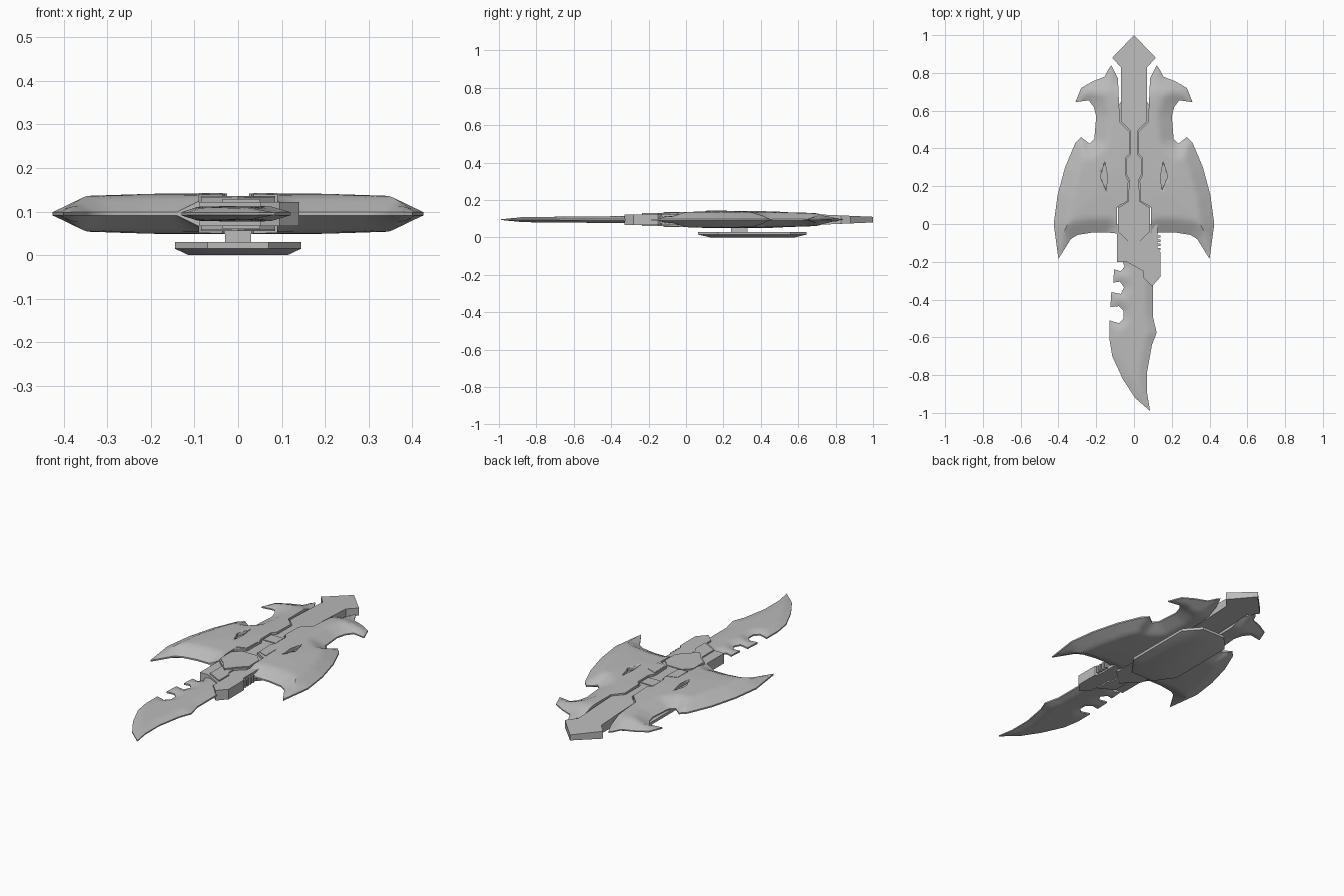
import bpy, bmesh, math
from mathutils import Vector
from mathutils.geometry import delaunay_2d_cdt, intersect_point_line

if "Cube" in bpy.data.objects:
    bpy.data.objects.remove(bpy.data.objects["Cube"])

MID = 0.095  # height of the central plane

grey = bpy.data.materials.new("steel_grey")
grey.diffuse_color = (0.5, 0.5, 0.5, 1)
grey.use_nodes = True
grey.node_tree.nodes["Principled BSDF"].inputs["Base Color"].default_value = grey.diffuse_color


def make_object(name, verts, faces, angle=30):
    me = bpy.data.meshes.new(name)
    me.from_pydata(verts, [], faces)
    bm = bmesh.new()
    bm.from_mesh(me)
    bmesh.ops.recalc_face_normals(bm, faces=bm.faces)
    bm.to_mesh(me)
    bm.free()
    me.materials.append(grey)
    ob = bpy.data.objects.new(name, me)
    bpy.context.collection.objects.link(ob)
    bpy.ops.object.select_all(action='DESELECT')
    ob.select_set(True)
    bpy.context.view_layer.objects.active = ob
    bpy.ops.object.shade_smooth_by_angle(angle=math.radians(angle))
    return ob


def slab(name, outline, z0, z1, bottom_scale=1.0, centre_y=0.0):
    """Straight prism, optionally narrower at the bottom."""
    n = len(outline)
    low = [(x * bottom_scale, centre_y + (y - centre_y) * bottom_scale, z0) for x, y in outline]
    high = [(x, y, z1) for x, y in outline]
    sides = [(i, (i + 1) % n, n + (i + 1) % n, n + i) for i in range(n)]
    return make_object(name, low + high, [tuple(range(n)), tuple(range(n, 2 * n))] + sides, 20)


def seg_dist(p, a, b):
    q, t = intersect_point_line(p, a, b)
    t = min(1, max(0, t))
    return (p - (a + (b - a) * t)).length


def inside(p, poly):
    hit = False
    for a, b in zip(poly, poly[1:] + poly[:1]):
        if (a.y > p.y) != (b.y > p.y) and p.x < a.x + (p.y - a.y) / (b.y - a.y) * (b.x - a.x):
            hit = not hit
    return hit


def lens(name, sharp, blunt, half_height, step, angle=30):
    """Closed body whose half thickness depends on the distance to its sharp edge."""
    sharp = [Vector(p) for p in sharp]
    poly = sharp + [Vector(p) for p in blunt]
    ring = []
    for a, b in zip(poly, poly[1:] + poly[:1]):
        k = max(1, round((b - a).length / step))
        ring += [a.lerp(b, i / k) for i in range(k)]
    pts = list(ring)
    xs, ys = [p.x for p in poly], [p.y for p in poly]
    for i in range(int((max(xs) - min(xs)) / step) + 1):
        for j in range(int((max(ys) - min(ys)) / step) + 1):
            p = Vector((min(xs) + (i + 0.5 * (j % 2)) * step, min(ys) + j * step))
            if inside(p, poly) and min(seg_dist(p, a, b) for a, b in zip(poly, poly[1:] + poly[:1])) > step * 0.5:
                pts.append(p)
    m = len(ring)
    res = delaunay_2d_cdt(pts, [(i, (i + 1) % m) for i in range(m)], [], 1, 1e-5)
    flat, tris = res[0], res[2]
    n = len(flat)
    hs = [half_height(p, min(seg_dist(p, a, b) for a, b in zip(sharp, sharp[1:]))) for p in flat]
    verts = [(p.x, p.y, MID + h) for p, h in zip(flat, hs)] + [(p.x, p.y, MID - h) for p, h in zip(flat, hs)]
    directed = {(f[i], f[(i + 1) % len(f)]) for f in tris for i in range(len(f))}
    walls = [(b, a, a + n, b + n) for a, b in directed if (b, a) not in directed]
    return make_object(name, verts, [tuple(f) for f in tris] + [tuple(i + n for i in reversed(f)) for f in tris] + walls, angle)


# Swept wings: knife-sharp outer rim, thick inner wall
wing_rim = [(0.085, 0.77), (0.12, 0.84), (0.135, 0.82), (0.155, 0.78), (0.22, 0.755), (0.28, 0.72), (0.31, 0.645),
            (0.24, 0.655), (0.213, 0.62), (0.20, 0.57), (0.21, 0.45), (0.235, 0.425), (0.28, 0.46),
            (0.31, 0.43), (0.365, 0.30), (0.405, 0.15), (0.425, 0.0), (0.40, -0.185), (0.335, -0.08),
            (0.30, -0.058), (0.22, -0.045), (0.14, -0.045)]
wing_inner = [(0.09, -0.05), (0.09, 0.09), (0.035, 0.12), (0.03, 0.23), (0.045, 0.26), (0.045, 0.35),
              (0.025, 0.37), (0.025, 0.49), (0.075, 0.54)]


def wing_height(p, d):
    h = 0.004 + 0.034 * min(1, d / 0.075) + 0.008 * min(1, d / 0.2)
    return h * (1 - 0.6 * max(0, p.y - 0.4))


wing = lens("wings", wing_rim, wing_inner, wing_height, 0.022, 35)

# Leaf-shaped slot sunk into each wing
slot = slab("slot_cutter", [(0.155, 0.33), (0.178, 0.25), (0.148, 0.18), (0.14, 0.25)], 0.122, 0.2)
slot.hide_render = True
slot.hide_set(True)
cut = wing.modifiers.new("slot", 'BOOLEAN')
cut.operation, cut.object = 'DIFFERENCE', slot
mirror = wing.modifiers.new("mirror", 'MIRROR')


def both_sides(half):
    """Mirror a right-hand outline that runs from top to bottom."""
    return half + [(-x, y) for x, y in reversed(half) if x > 0]


# Central spine with arrow-shaped rear end
spine_half = [(0, 1.0), (0.115, 0.88), (0.07, 0.83), (0.07, 0.545), (0.02, 0.495), (0.02, 0.365),
              (0.041, 0.345), (0.041, 0.265), (0.026, 0.235), (0.03, 0.12), (0.085, 0.085), (0.085, -0.04), (0, -0.12)]
spine = both_sides(spine_half)
lens("spine", spine + spine[:1], [], lambda p, d: 0.015 + 0.022 * min(1, max(0, (1 - p.y) / 0.5)), 0.04, 20)

# Hatch and raised lugs along the spine
slab("spine_hatch", both_sides([(0.038, 0.34), (0.038, 0.27)]), 0.06, 0.136)
guard = both_sides([(0.045, 0.10), (0.085, 0.06), (0.085, -0.03), (0.05, -0.06), (0, -0.12)])
slab("guard_plate", guard, 0.055, 0.136)
for s in (-1, 1):
    slab("guard_lug", [(s * 0.035, 0.22), (s * 0.09, 0.2), (s * 0.09, 0.11), (s * 0.038, 0.13)], 0.05, 0.143)

# Handle block between wings and blade
slab("handle", [(-0.09, 0.0), (-0.09, -0.2), (-0.04, -0.2), (0.05, -0.25), (0.05, -0.285),
                (0.095, -0.33), (0.14, -0.28), (0.14, -0.15), (0.125, -0.13), (0.125, 0.0)], 0.067, 0.122)
slab("handle_ridge", [(-0.035, -0.04), (-0.035, -0.19), (0.05, -0.235), (0.05, -0.15), (0.035, -0.13), (0.035, -0.04)], 0.06, 0.129)
for i in range(4):
    y = -0.06 - i * 0.022
    slab("handle_tooth", [(0.12, y), (0.14, y), (0.14, y - 0.012), (0.12, y - 0.012)], 0.075, 0.115)

# Curved blade with notched back
blade_rim = [(-0.09, -0.2), (-0.06, -0.2), (-0.05, -0.225), (-0.07, -0.25), (-0.105, -0.24), (-0.11, -0.31),
             (-0.075, -0.305), (-0.053, -0.335), (-0.07, -0.37), (-0.12, -0.36), (-0.125, -0.44),
             (-0.08, -0.435), (-0.055, -0.46), (-0.055, -0.5), (-0.08, -0.525), (-0.13, -0.51), (-0.13, -0.61),
             (-0.115, -0.70), (-0.06, -0.82), (0.005, -0.92), (0.085, -0.99), (0.07, -0.90), (0.07, -0.78),
             (0.095, -0.64), (0.12, -0.575), (0.10, -0.49), (0.10, -0.3)]
lens("blade", blade_rim, [(0.10, -0.1), (-0.085, -0.1)],
     lambda p, d: (0.004 + 0.014 * min(1, d / 0.04)) * (1 - 0.5 * max(0, -p.y - 0.4)), 0.018)

# Mounting plate and stem underneath
plate = both_sides([(0.07, 0.645), (0.145, 0.56), (0.145, 0.17), (0.07, 0.065)])
slab("mount_plate_top", plate, 0.015, 0.03)
slab("mount_plate_bottom", plate, 0.0, 0.015, 0.78, 0.355)
slab("mount_stem", both_sides([(0.03, 0.33), (0.03, 0.24)]), 0.028, 0.075)
